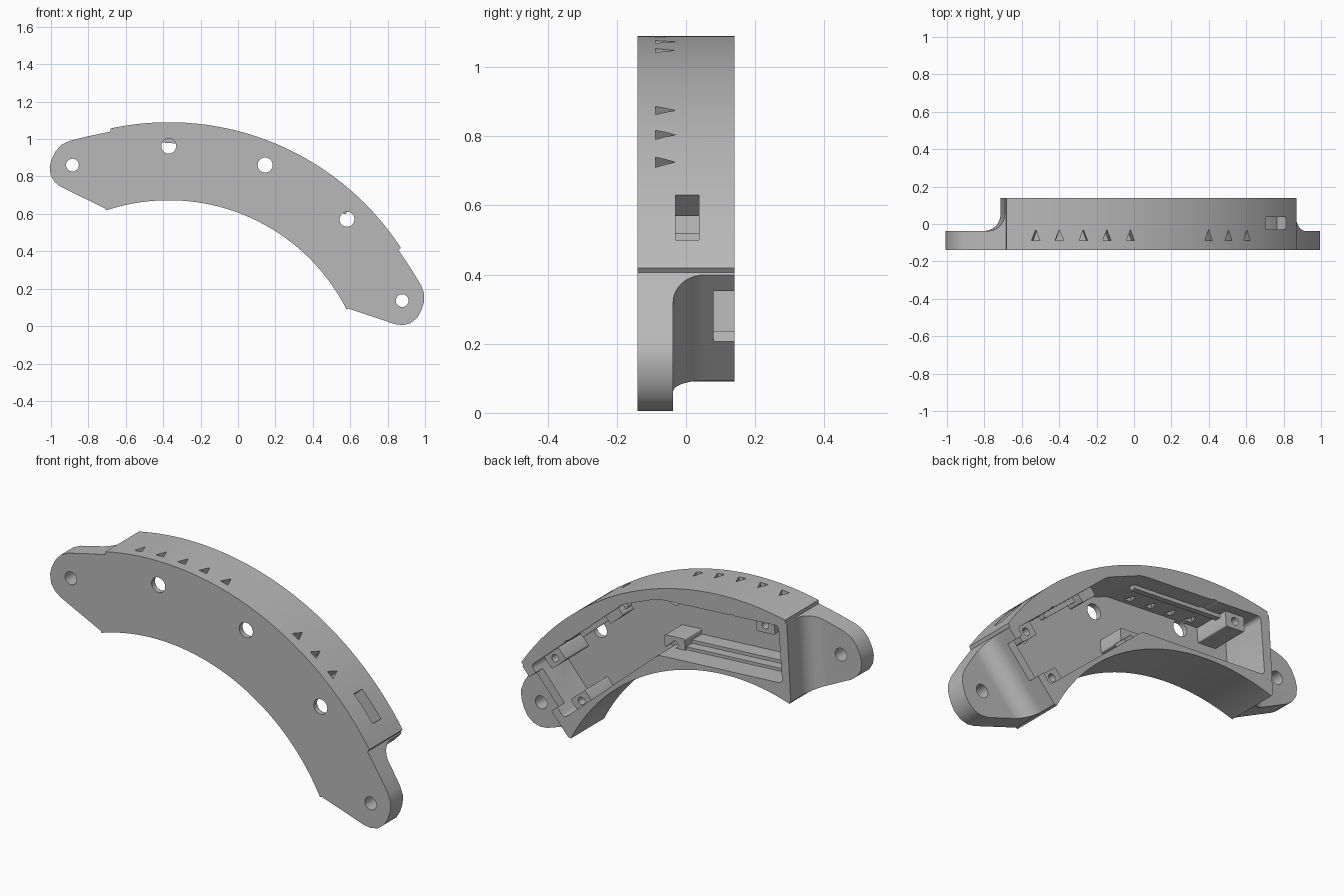
import bpy, bmesh, math
from mathutils import Vector

if "Cube" in bpy.data.objects:
    bpy.data.objects.remove(bpy.data.objects["Cube"])

# Arc centre, tilt of the symmetry axis, radii and depth
CX, CZ, TILT = -0.37, -0.392, math.radians(22.35)
R_OUT, R_IN, FRONT, BACK, FLOOR = 1.482, 1.065, -0.14, 0.14, -0.112
HALF_OUT, HALF_IN = 34.45, 40.7

grey = bpy.data.materials.new("Grey plastic")
grey.use_nodes = True
grey.diffuse_color = (0.48, 0.48, 0.48, 1)
grey.node_tree.nodes["Principled BSDF"].inputs["Base Color"].default_value = (0.48, 0.48, 0.48, 1)


def world(u, v, y):
    """Local tangent/radial coordinates to world space."""
    c, s = math.cos(TILT), math.sin(TILT)
    return Vector((CX + u * c + v * s, y, CZ - u * s + v * c))


def polar(deg, r):
    a = math.radians(deg)
    return (r * math.sin(a), r * math.cos(a))


def loft(name, ring_a, ring_b, bevel=0.0):
    """Closed solid between two matching rings of world points."""
    bm = bmesh.new()
    a = [bm.verts.new(p) for p in ring_a]
    b = [bm.verts.new(p) for p in ring_b]
    n = len(a)
    bm.faces.new(a)
    bm.faces.new(b[::-1])
    for i in range(n):
        bm.faces.new((a[i], b[i], b[(i + 1) % n], a[(i + 1) % n]))
    if bevel:
        sides = [e for e in bm.edges if (e.verts[0] in a) != (e.verts[1] in a)]
        bmesh.ops.bevel(bm, geom=sides, offset=bevel, segments=4, profile=0.5, affect='EDGES')
    bmesh.ops.recalc_face_normals(bm, faces=bm.faces[:])
    mesh = bpy.data.meshes.new(name)
    bm.to_mesh(mesh)
    bm.free()
    mesh.materials.append(grey)
    obj = bpy.data.objects.new(name, mesh)
    bpy.context.collection.objects.link(obj)
    return obj


def prism(name, pts, y0, y1, bevel=0.0):
    return loft(name, [world(u, v, y0) for u, v in pts], [world(u, v, y1) for u, v in pts], bevel)


def circle(centre, r, n=32):
    return [(centre[0] + r * math.cos(2 * math.pi * i / n),
             centre[1] + r * math.sin(2 * math.pi * i / n)) for i in range(n)]


def cut(obj, cutters):
    """Subtract each cutter from the object, then drop the cutter."""
    bpy.context.view_layer.objects.active = obj
    for c in cutters:
        c.hide_render = True
        m = obj.modifiers.new("cut", 'BOOLEAN')
        m.operation, m.solver, m.object = 'DIFFERENCE', 'EXACT', c
        bpy.ops.object.modifier_apply(modifier=m.name)
        bpy.data.objects.remove(c)


def smooth(obj):
    bpy.ops.object.select_all(action='DESELECT')
    obj.select_set(True)
    bpy.context.view_layer.objects.active = obj
    bpy.ops.object.shade_smooth_by_angle(angle=math.radians(25))


# Housing silhouette: outer arc, ear, inner arc, mirrored ear
ear = [(.834, 1.205), (.933, 1.138), (1.016, 1.077), (1.048, 1.042), (1.064, 1.0),
       (1.068, .95), (1.062, .908), (1.04, .868), (1.006, .843), (.966, .832), (.703, .815)]
N = 72
outer = [polar(-HALF_OUT + 2 * HALF_OUT * i / N, R_OUT) for i in range(N + 1)]
inner = [polar(HALF_IN - 2 * HALF_IN * i / N, R_IN) for i in range(N + 1)]
outline = outer + ear + inner + [(-u, v) for u, v in reversed(ear)]
housing = prism("housing", outline, FRONT, BACK)

cutters = []

# End wall frame: t runs from the inner edge to the outer edge, n points outward
w0, w1 = Vector(polar(HALF_IN, R_IN)), Vector(polar(HALF_OUT, R_OUT))
t = (w1 - w0).normalized()
n = Vector((t.y, -t.x))


def wall(side, along, out):
    p = w0 + t * along + n * out
    return (side * p.x, p.y)


# Space above each ear, with a rounded foot against the end wall
fillet = [(.009 + .09 - .09 * math.cos(a), .053 - .09 * math.sin(a))
          for a in [math.pi / 2 * i / 10 for i in range(11)]]
profile = [(.009, .3)] + fillet + [(.6, -.037), (.6, .3)]
for side in (-1, 1):
    rings = [[world(*wall(side, along, out), y) for out, y in profile] for along in (-.4, .8)]
    cutters.append(loft("ear_space", *rings))

# Cavity open at the back
half = [(.112, 1.426), (.786, 1.199), (.694, .913)]
cavity = half + [(0, 1.15)] + [(-u, v) for u, v in reversed(half)]
cutters.append(prism("cavity", cavity, FLOOR, .3, bevel=.02))

# Mounting holes through ears and floor
for deg, r in ((-44.7, .034), (-22.35, .04), (0, .04), (22.35, .04), (44.7, .034)):
    cutters.append(prism("hole", circle(polar(deg, 1.355), r), -.3, .3))

# Triangular vents in the outer wall
tilt = math.degrees(TILT)
for deg in (-6.0, -1.1, 3.85, 8.75, 13.7, 31.3, 36.2, 41.1):
    d = deg - tilt
    rings = [[world(*polar(d - .87, r), -.088), world(*polar(d + .87, r), -.088),
              world(*polar(d, r), -.03)] for r in (1.3, 1.6)]
    cutters.append(loft("vent", *rings))

# Switch window in the outer wall
a, b = 46.4 - tilt, 53.0 - tilt
cutters.append(prism("window", [polar(a, 1.39), polar(b, 1.39), polar(b, 1.6), polar(a, 1.6)], -.03, .038))

# Plug notch in the right end wall
cutters.append(prism("notch", [wall(1, .162, -.08), wall(1, .358, -.08),
                               wall(1, .358, .05), wall(1, .162, .05)], .08, .3))
cut(housing, cutters)
smooth(housing)


def block(name, centre, lean, length, width, y0, y1, hole=0.0):
    """Box turned to the lean angle, with an optional screw hole from the back."""
    c, s = math.cos(math.radians(lean)), math.sin(math.radians(lean))
    pts = [(centre[0] + p * c + q * s, centre[1] - p * s + q * c)
           for p, q in ((-length / 2, -width / 2), (length / 2, -width / 2),
                        (length / 2, width / 2), (-length / 2, width / 2))]
    obj = prism(name, pts, y0, y1, bevel=.008)
    if hole:
        cut(obj, [prism("screw_hole", circle(centre, hole, 20), y1 - .09, y1 + .1)])
    smooth(obj)
    return obj


# Screw posts at both ends
block("right_outer_post", polar(29.5, 1.378), 18.6, .11, .07, FLOOR - .01, .08, .02)
block("right_inner_post", polar(32.0, 1.142), 18.6, .11, .07, FLOOR - .01, .08, .02)
block("left_outer_post", polar(-29.0, 1.372), -18.6, .11, .08, FLOOR - .01, .09, .02)

# Slotted clip at the bend of the inner wall
clip = block("cable_clip", (-.03, 1.165), -18.6, .12, .07, FLOOR - .01, .03)
cut(clip, [prism("clip_slot", [(-.05, 1.15), (.1, 1.1), (.11, 1.13), (-.04, 1.18)], -.02, .1)])

# Board rails along the cavity walls
block("left_inner_ledge", (-.36, 1.04), -18.85, .66, .04, FLOOR - .01, -.03)
block("left_inner_rail", (-.36, 1.03), -18.85, .66, .025, -.04, .02)
block("left_outer_rail", (-.42, 1.318), -18.6, .6, .03, .02, .05)
block("right_outer_rail", (.33, 1.343), 18.6, .36, .03, .02, .05)
block("right_outer_clip", polar(9.5, 1.39), 18.6, .1, .06, .0, .09)
